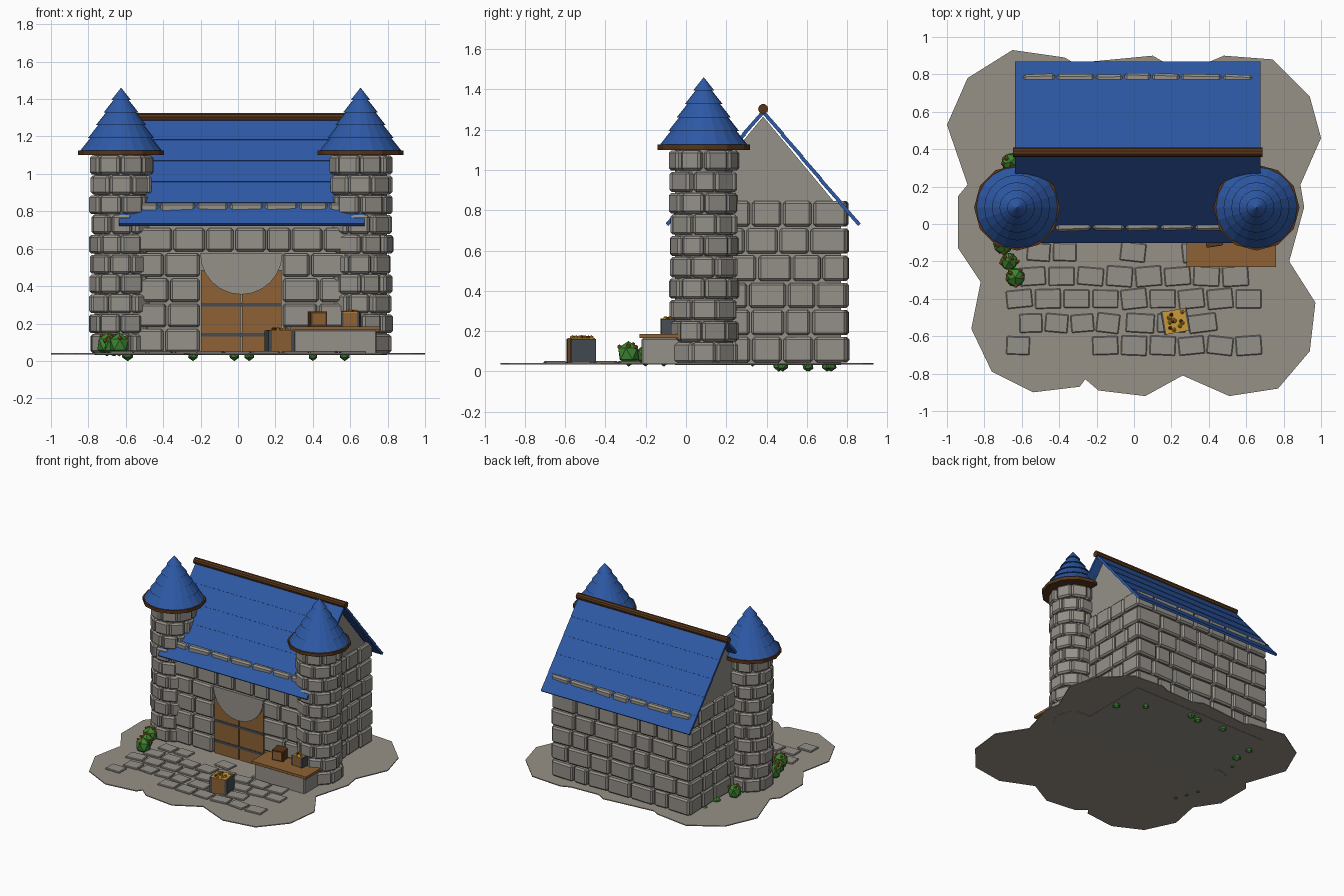
import bpy, bmesh, math, random
from mathutils import Matrix, Vector

random.seed(4)
if "Cube" in bpy.data.objects:
    bpy.data.objects.remove(bpy.data.objects["Cube"])


def material(name, r, g, b):
    m = bpy.data.materials.new(name)
    m.use_nodes = True
    m.diffuse_color = (r, g, b, 1)
    m.node_tree.nodes["Principled BSDF"].inputs["Base Color"].default_value = (r, g, b, 1)
    return m


STONE = material("grey stone", .30, .28, .25)
EARTH = material("packed earth", .31, .285, .24)
BLUE = material("blue roof", .027, .1, .38)
WOOD = material("warm wood", .27, .12, .035)
DARK = material("dark wood", .095, .036, .01)
SLATE = material("slate iron", .06, .072, .085)
LEAF = material("leaf green", .045, .23, .03)
GOLD = material("gold", .6, .32, .04)
RUST = material("rust blossom", .4, .13, .02)


def finish(name, bm, mat, bevel=0):
    bmesh.ops.recalc_face_normals(bm, faces=bm.faces)
    mesh = bpy.data.meshes.new(name)
    bm.to_mesh(mesh)
    bm.free()
    ob = bpy.data.objects.new(name, mesh)
    mesh.materials.append(mat)
    bpy.context.collection.objects.link(ob)
    if bevel:
        mod = ob.modifiers.new("Bevel", 'BEVEL')
        mod.width, mod.segments = bevel, 1
    return ob


def place(loc, angle=0, axis='Z'):
    return Matrix.Translation(loc) @ Matrix.Rotation(angle, 4, axis)


def add_box(bm, matrix, size):
    bmesh.ops.create_cube(bm, size=1, matrix=matrix @ Matrix.Diagonal((*size, 1)))


def add_cone(bm, matrix, r1, r2, depth, sides):
    bmesh.ops.create_cone(bm, cap_ends=True, segments=sides, radius1=r1, radius2=r2,
                          depth=depth, matrix=matrix)


def box(name, mat, loc, size, angle=0, bevel=0):
    bm = bmesh.new()
    add_box(bm, place(loc, angle), size)
    return finish(name, bm, mat, bevel)


def extrude(name, mat, points, offset):
    bm = bmesh.new()
    face = bm.faces.new([bm.verts.new(p) for p in points])
    new = bmesh.ops.extrude_face_region(bm, geom=[face])["geom"]
    bmesh.ops.translate(bm, verts=[v for v in new if isinstance(v, bmesh.types.BMVert)], vec=offset)
    return finish(name, bm, mat)


# Wavy ground slab
outline = [(-.65, .93), (-.37, .89), (-.32, .86), (.1, .9), (.17, .86), (.41, .87), (.48, .9),
           (.74, .88), (.94, .68), (1, .46), (.89, .21), (.91, .09), (.83, -.2), (.97, -.42),
           (.94, -.68), (.77, -.88), (.51, -.92), (.26, -.81), (.06, -.92), (-.19, -.89),
           (-.26, -.83), (-.29, -.87), (-.54, -.9), (-.76, -.79), (-.87, -.56), (-.82, -.31),
           (-.94, -.13), (-.94, .15), (-.89, .21), (-1, .53), (-.89, .78)]
extrude("ground", EARTH, [(x, y, .034) for x, y in outline], (0, 0, .007))

# Paving rows: (y, list of x spans)
bm = bmesh.new()
rows = [(-.15, [(-.58, -.3), (-.08, .07), (.25, .4)]), (-.28, [(-.62, .62)]),
        (-.4, [(-.69, .69)]), (-.53, [(-.62, -.07), (-.05, .45)]),
        (-.65, [(-.69, -.55), (-.23, .69)])]
for y, spans in rows:
    for a, b in spans:
        n = max(1, round((b - a) / .153))
        for i in range(n):
            x = a + (b - a) * (i + .5) / n
            add_box(bm, place((x, y, .044), random.uniform(-.13, .13)),
                    ((b - a) / n - .015, random.uniform(.095, .11), .016))
finish("paving", bm, STONE, .005)

# House core with gables
X0, X1, Y0, Y1, RIDGE = -.575, .61, .0, .77, .383
profile = [(Y0, .032), (Y1, .032), (Y1, .8), (RIDGE, 1.265), (Y0, .8)]
extrude("house_core", STONE, [(X0, y, z) for y, z in profile], (X1 - X0, 0, 0))


# Wall masonry, laid in courses
def course(bm, a, b, z, height, to_matrix):
    widths = [random.uniform(.12, .21) for _ in range(max(1, round((b - a) / .165)))]
    k = (b - a) / sum(widths)
    for w in widths:
        mid = a + w * k / 2
        a += w * k
        add_box(bm, to_matrix(mid, z) @ Matrix.Rotation(random.uniform(-.05, .05), 4, 'Z'),
                (w * k - .01, .06 + random.uniform(-.01, .01), height - .01))


COURSE, DOOR_L, DOOR_R = .135, -.2, .235
walls = {
    "front_wall": (X0, X1, lambda t, z: place((t, Y0 - .003, z))),
    "back_wall": (X0 - .02, X1 + .02, lambda t, z: place((t, Y1 + .003, z))),
    "left_wall": (Y0, Y1 + .03, lambda t, z: place((X1 - .005, t, z), math.pi / 2)),
    "right_wall": (Y0, Y1 + .03, lambda t, z: place((X0 + .005, t, z), math.pi / 2)),
}
for name, (a, b, to_matrix) in walls.items():
    bm = bmesh.new()
    for i in range(6):
        z = .04 + COURSE * (i + .5)
        split = name == "front_wall" and i < 4
        for s, e in [(a, DOOR_L), (DOOR_R, b)] if split else [(a, b)]:
            course(bm, s, e, z, COURSE, to_matrix)
    finish(name + "_stones", bm, STONE, .012)

# Double door, iron straps and the arch panel hanging over it
middle = (DOOR_L + DOOR_R) / 2
for side, name in ((-1, "right"), (1, "left")):
    box(name + "_door", WOOD, (middle + side * .109, -.003, .26), (.212, .02, .45))
for z in (.14, .3):
    box("door_strap", SLATE, (middle, -.013, z), (.43, .008, .02))
arc = [math.pi * (1 + i / 12) for i in range(13)]
extrude("arch_panel", STONE, [(middle + .22 * math.cos(t), -.022, .575 + .22 * math.sin(t))
                              for t in arc], (0, .03, 0))

# Roof planks, lapped down both slopes
SLOPE = math.atan(1.18)
for side, name in ((-1, "front"), (1, "back")):
    bm = bmesh.new()
    for i in range(5):
        dy = .095 * (i + .5)
        loc = (.02, RIDGE + side * dy, 1.29 - 1.18 * dy)
        add_box(bm, place(loc, -side * (SLOPE - .02), 'X'), (1.31, .152, .018))
    finish(name + "_roof", bm, BLUE)
bm = bmesh.new()
add_cone(bm, place((.02, RIDGE, 1.303), math.pi / 2, 'Y'), .025, .025, 1.335, 10)
finish("ridge_beam", bm, DARK)

# Corner towers
TY = .088
for tx, name in ((-.625, "right_tower"), (.655, "left_tower")):
    bm = bmesh.new()
    add_cone(bm, place((tx, TY, .571)), .142, .142, 1.078, 16)
    finish(name + "_core", bm, STONE)
    bm = bmesh.new()
    for ring in range(10):
        for j in range(8):
            a = math.tau * (j + .5 * (ring % 2)) / 8 + random.uniform(-.05, .05)
            r = .134 + random.uniform(-.006, .006)
            loc = (tx + r * math.cos(a), TY + r * math.sin(a), .093 + .106 * ring)
            add_box(bm, place(loc, a), (.06, random.uniform(.105, .125), .1))
    finish(name + "_stones", bm, STONE, .012)
    bm = bmesh.new()
    add_cone(bm, place((tx, TY, 1.113)), .23, .23, .026, 12)
    finish(name + "_brim", bm, DARK)
    bm = bmesh.new()
    tiers, step = 5, .067
    for i in range(tiers):
        add_cone(bm, place((tx, TY, 1.126 + step * (i + .5))),
                 .205 * (1 - i / tiers) + .012, .205 * (1 - (i + 1) / tiers), step, 20)
    finish(name + "_roof", bm, BLUE)

# Stone counter with a wooden top
box("counter_base", STONE, (.52, -.12, .1), (.44, .2, .13), bevel=.006)
box("counter_top", WOOD, (.52, -.125, .175), (.48, .21, .02))


# Crates with iron ends, some filled
def crate(name, x, y, z, w, h, angle, filled=True, iron=True):
    frame = place((x, y, z), angle)
    bm = bmesh.new()
    add_box(bm, frame @ Matrix.Translation((0, 0, h / 2)), (w, w, h))
    finish(name, bm, WOOD if iron else DARK)
    if iron:
        bm = bmesh.new()
        for s in (-1, 1):
            add_box(bm, frame @ Matrix.Translation((s * w / 2, 0, h / 2)), (w * .16, w * 1.03, h))
        finish(name + "_ends", bm, SLATE)
    if filled:
        box(name + "_fill", GOLD, (x, y, z + h), (w * .98, w * .98, .008), angle)
        for label, mat, count, size in (("goods", GOLD, 9, .1), ("knots", DARK, 4, .09)):
            bm = bmesh.new()
            for _ in range(count):
                spot = Vector((random.uniform(-.38, .38) * w, random.uniform(-.38, .38) * w, h + .006))
                bmesh.ops.create_icosphere(bm, subdivisions=1, radius=size * w,
                                           matrix=frame @ Matrix.Translation(spot))
            finish(name + "_" + label, bm, mat)


crate("yard_crate", .222, -.52, .04, .122, .122, .17)
crate("counter_crate", .605, -.075, .185, .085, .075, -.1)
crate("small_box", .425, -.075, .185, .09, .078, .15, filled=False, iron=False)
box("small_box_panel", WOOD, (.425, -.075, .224), (.07, .093, .058), .15)

# Bushes, some in blossom: (x, y, radius)
bushes = [(-.635, -.285, .058), (-.668, -.2, .052), (-.7, -.11, .058), (-.66, .33, .055),
          (-.59, .46, .035), (-.59, .6, .025), (-.24, .72, .03), (-.02, .7, .03),
          (.06, .72, .03), (.4, .61, .025), (.57, .48, .03)]
for x, y, r in bushes:
    bm = bmesh.new()
    z = .03 + r if r > .05 else r + .002
    bmesh.ops.create_icosphere(bm, subdivisions=1, radius=r,
                               matrix=place((x, y, z), random.random() * 6) @ Matrix.Diagonal((1, 1, 1.1, 1)))
    finish("bush", bm, LEAF)
    if r > .05:
        bm = bmesh.new()
        for j in range(5):
            a, lift = j * 2.4, random.uniform(.4, 1.2)
            d = Vector((math.cos(a) * math.cos(lift), math.sin(a) * math.cos(lift), math.sin(lift)))
            bmesh.ops.create_icosphere(bm, subdivisions=1, radius=.012,
                                       matrix=Matrix.Translation(Vector((x, y, z)) + d * r * .98))
        finish("blossoms", bm, RUST)
